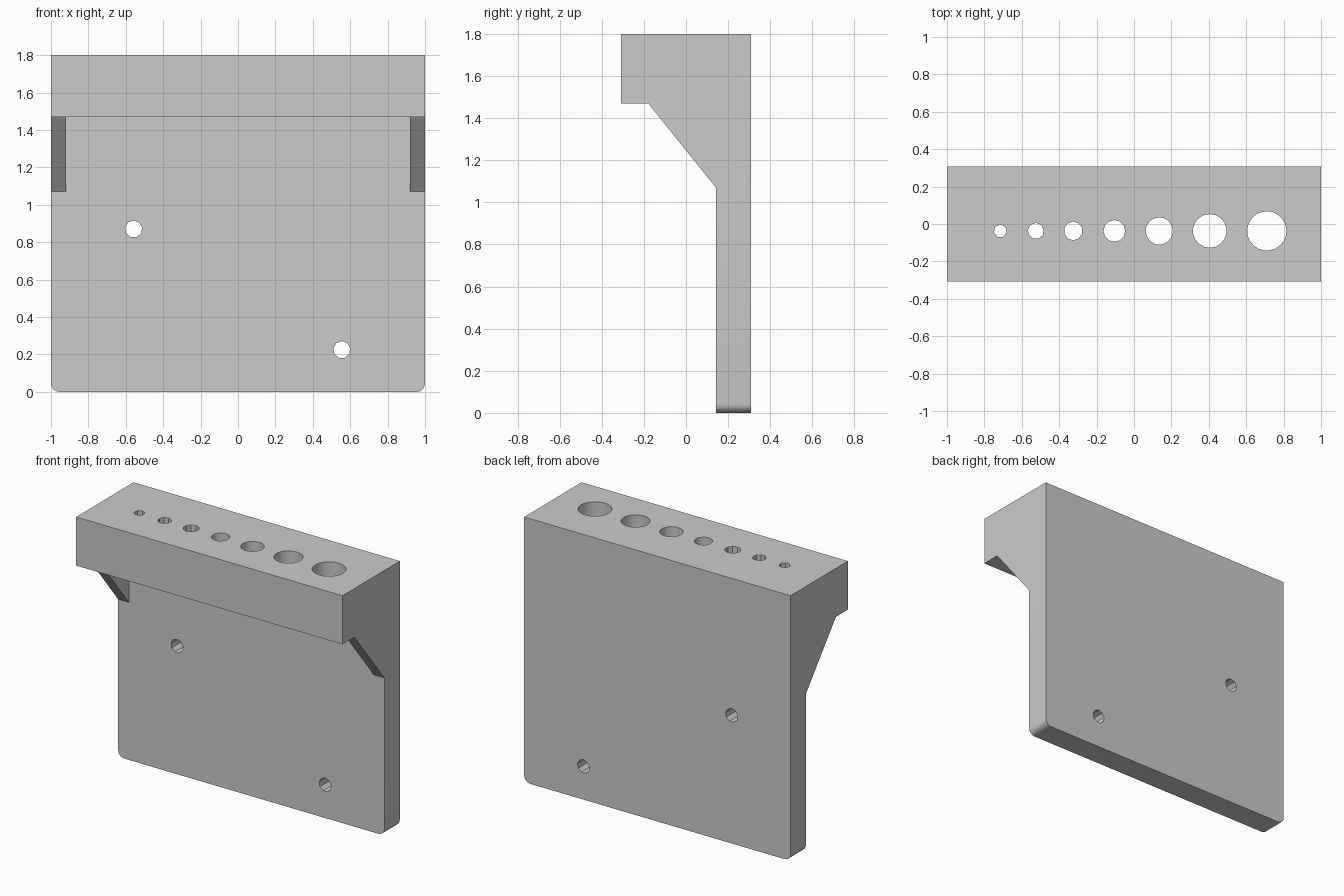
import bpy, bmesh, math
from mathutils import Matrix

if "Cube" in bpy.data.objects:
    bpy.data.objects.remove(bpy.data.objects["Cube"])

Y0, Y1 = -0.308, 0.308      # shelf front, plate back
PLATE = 0.142               # plate front
SHELF, TOP = 1.47, 1.8      # shelf underside, top


def make_object(name, bm):
    bmesh.ops.recalc_face_normals(bm, faces=bm.faces)
    me = bpy.data.meshes.new(name)
    bm.to_mesh(me)
    bm.free()
    ob = bpy.data.objects.new(name, me)
    bpy.context.collection.objects.link(ob)
    return ob


def prism(profile, half):
    """Side profile (y, z) extruded across x."""
    bm = bmesh.new()
    face = bm.faces.new([bm.verts.new((-half, y, z)) for y, z in profile])
    ext = bmesh.ops.extrude_face_region(bm, geom=[face])
    verts = [v for v in ext["geom"] if isinstance(v, bmesh.types.BMVert)]
    bmesh.ops.translate(bm, verts=verts, vec=(2 * half, 0, 0))
    return bm


def drill(bm, center, radius, depth, rot=None):
    """Add one cylinder, with more sides for wider holes."""
    mat = Matrix.Translation(center) @ (rot or Matrix())
    bmesh.ops.create_cone(bm, cap_ends=True, segments=round(200 * radius),
                          radius1=radius, radius2=radius, depth=depth, matrix=mat)


def cut(ob, cutter):
    cutter.hide_render = True
    mod = ob.modifiers.new("cut", "BOOLEAN")
    mod.operation, mod.solver, mod.object = "DIFFERENCE", "EXACT", cutter
    bpy.context.view_layer.objects.active = ob
    bpy.ops.object.modifier_apply(modifier=mod.name)
    bpy.data.objects.remove(cutter)


# Body: back plate, top shelf and slanted braces in one side profile
bm = prism([(Y1, 0), (Y1, TOP), (Y0, TOP), (Y0, SHELF), (-0.18, SHELF),
            (PLATE, 1.07), (PLATE, 0)], 1.0)

# Rounded bottom corners
corners = [e for e in bm.edges
           if all(v.co.z < 0.001 for v in e.verts)
           and abs(e.verts[0].co.x - e.verts[1].co.x) < 0.001]
bmesh.ops.bevel(bm, geom=corners, offset=0.045, segments=5, profile=0.5,
                affect="EDGES")
body = make_object("drill_bit_rack", bm)

# Clear the middle so only the two side braces remain
cut(body, make_object("brace_gap", prism(
    [(-0.25, SHELF), (PLATE, SHELF), (PLATE, 0.95), (-0.25, 0.95)], 0.92)))

# Graded holes through the shelf
bm = bmesh.new()
for x, r in [(-0.715, 0.035), (-0.525, 0.043), (-0.325, 0.05), (-0.105, 0.058),
             (0.135, 0.073), (0.405, 0.09), (0.71, 0.105)]:
    drill(bm, (x, -0.037, 1.635), r, 0.6)
# Mounting holes through the plate
for x, z in [(-0.558, 0.87), (0.555, 0.225)]:
    drill(bm, (x, 0.225, z), 0.046, 0.4, Matrix.Rotation(math.pi / 2, 4, "X"))
cut(body, make_object("hole_cutters", bm))

# Smooth holes and corners, crisp edges elsewhere
bpy.ops.object.select_all(action="DESELECT")
body.select_set(True)
bpy.context.view_layer.objects.active = body
bpy.ops.object.shade_smooth_by_angle(angle=math.radians(35))
